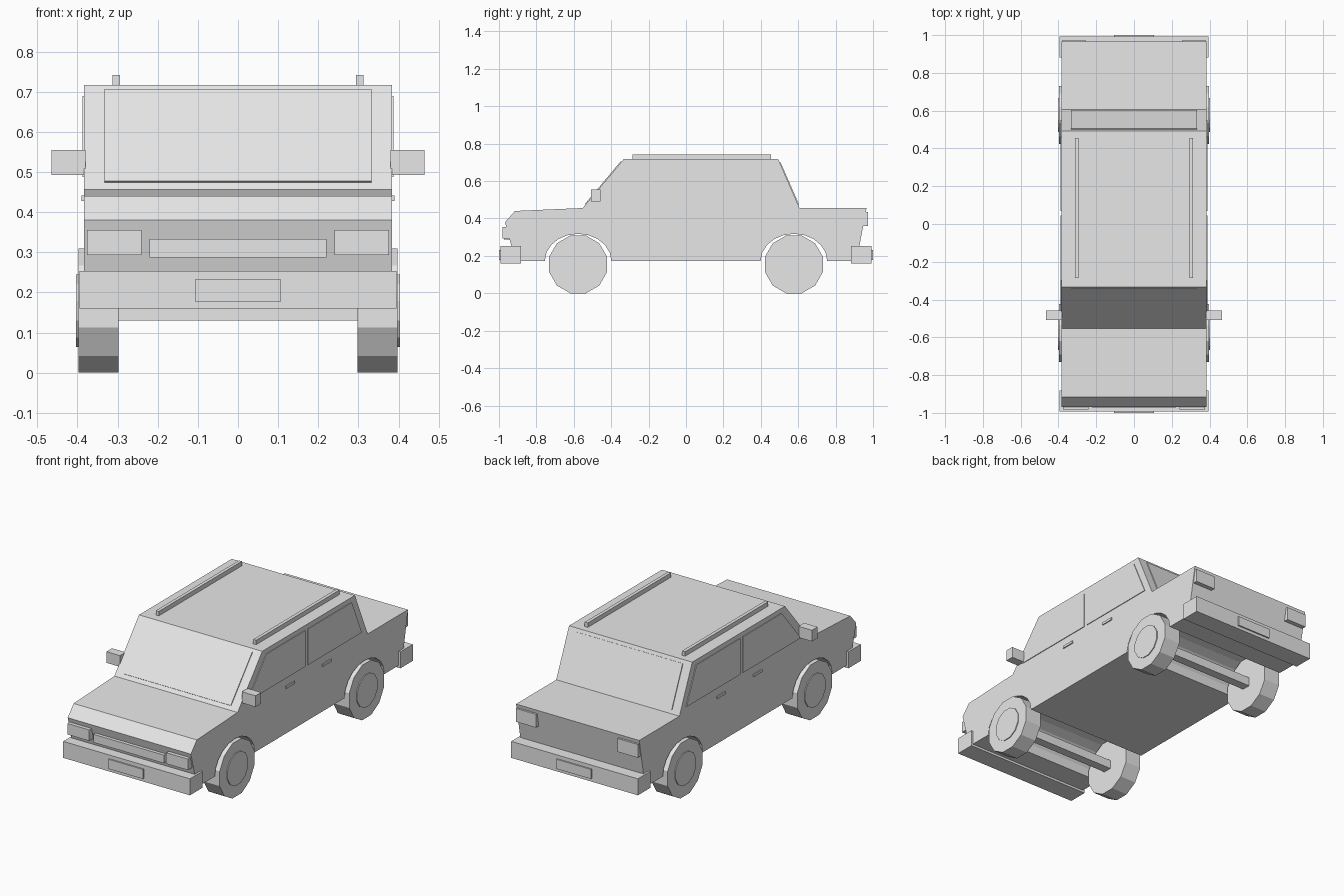
import bpy, bmesh, math
from mathutils import Vector

if "Cube" in bpy.data.objects:
    bpy.data.objects.remove(bpy.data.objects["Cube"], do_unlink=True)

grey = bpy.data.materials.new("plain_grey")
grey.use_nodes = True
grey.diffuse_color = (0.8, 0.8, 0.8, 1)
grey.node_tree.nodes["Principled BSDF"].inputs["Base Color"].default_value = (0.8, 0.8, 0.8, 1)


def finish(name, bm):
    bmesh.ops.recalc_face_normals(bm, faces=bm.faces)
    mesh = bpy.data.meshes.new(name)
    bm.to_mesh(mesh)
    bm.free()
    mesh.materials.append(grey)
    obj = bpy.data.objects.new(name, mesh)
    bpy.context.collection.objects.link(obj)
    return obj


def prism(name, points, direction):
    """Extrude a closed outline of 3D points along a direction."""
    bm = bmesh.new()
    face = bm.faces.new([bm.verts.new(p) for p in points])
    new = bmesh.ops.extrude_face_region(bm, geom=[face])["geom"]
    verts = [v for v in new if isinstance(v, bmesh.types.BMVert)]
    bmesh.ops.translate(bm, verts=verts, vec=Vector(direction))
    return finish(name, bm)


def box(name, x0, x1, y0, y1, z0, z1):
    outline = [(x0, y0, z0), (x1, y0, z0), (x1, y1, z0), (x0, y1, z0)]
    return prism(name, outline, (0, 0, z1 - z0))


def pair(name, x0, x1, *rest):
    box("left_" + name, x0, x1, *rest)
    box("right_" + name, -x1, -x0, *rest)


def disc(name, x0, x1, y, z, radius, sides=12):
    ring = [math.tau * (i + 0.5) / sides for i in range(sides)]
    outline = [(x0, y + radius * math.cos(a), z + radius * math.sin(a)) for a in ring]
    return prism(name, outline, (x1 - x0, 0, 0))


HALF, FLOOR, AXLE_Y, AXLE_Z = 0.384, 0.173, 0.577, 0.1545


# Body side profile with wheel arches cut right across
def arch(y):
    steps = [math.pi * i / 10 for i in range(11)]
    return [(y + 0.178 * math.cos(a), FLOOR + 0.145 * math.sin(a)) for a in steps]


profile = [(-0.912, FLOOR), (-0.968, 0.38), (-0.915, 0.44), (-0.552, 0.456),
           (-0.333, 0.717), (0.493, 0.717), (0.607, 0.456), (0.965, 0.456),
           (0.912, FLOOR)]
profile += arch(AXLE_Y) + arch(-AXLE_Y)
prism("body", [(-HALF, y, z) for y, z in profile], (2 * HALF, 0, 0))

# Wheels, hubcaps and axles
for end, y in (("front", -AXLE_Y), ("rear", AXLE_Y)):
    for side, s in (("left", 1), ("right", -1)):
        disc(f"{end}_{side}_wheel", s * 0.298, s * 0.398, y, AXLE_Z, 0.16)
        disc(f"{end}_{side}_hubcap", s * 0.39, s * 0.403, y, AXLE_Z, 0.094)
    box(end + "_axle", -0.3, 0.3, y - 0.025, y + 0.025, 0.13, 0.18)

# Bumpers and blank number plates
for end, s in (("front", -1), ("rear", 1)):
    box(end + "_bumper", -0.395, 0.395, s * 0.882, s * 0.992, 0.16, 0.253)
    box(end + "_plate", -0.107, 0.107, s * 0.991, s * 1.0, 0.178, 0.232)

# Lights and grille
pair("headlight", 0.24, 0.376, -0.982, -0.93, 0.293, 0.355)
pair("tail_light", 0.255, 0.38, 0.93, 0.972, 0.36, 0.435)
box("grille", -0.22, 0.22, -0.974, -0.92, 0.287, 0.333)

# Mirrors, roof rails and door handles
pair("mirror", 0.38, 0.465, -0.508, -0.458, 0.492, 0.555)
pair("roof_rail", 0.294, 0.313, -0.285, 0.455, 0.71, 0.742)
for name, y in (("front_handle", -0.125), ("rear_handle", 0.2)):
    pair(name, 0.38, 0.39, y, y + 0.075, 0.428, 0.442)


# Windscreen and rear window, lying on the sloping pillars
def sloped_glass(name, low, high, t0, t1, out):
    a, b = Vector((0, *low)), Vector((0, *high))
    bottom, top = a.lerp(b, t0), a.lerp(b, t1)
    side = Vector((0.333, 0, 0))
    normal = Vector((0, out * abs(b.z - a.z), abs(b.y - a.y))).normalized()
    prism(name, [bottom - side, bottom + side, top + side, top - side], normal * 0.005)


sloped_glass("windscreen", profile[3], profile[4], 0.07, 0.95, -1)
sloped_glass("rear_window", profile[6], profile[5], 0.07, 0.93, 1)

# Side windows
front_glass = [(-0.47, 0.487), (0.045, 0.487), (0.045, 0.69), (-0.3, 0.69)]
rear_glass = [(0.07, 0.487), (0.55, 0.487), (0.46, 0.69), (0.07, 0.69)]
for side, s in (("left", 1), ("right", -1)):
    for name, outline in (("front", front_glass), ("rear", rear_glass)):
        prism(f"{side}_{name}_window", [(s * HALF, y, z) for y, z in outline], (s * 0.004, 0, 0))
